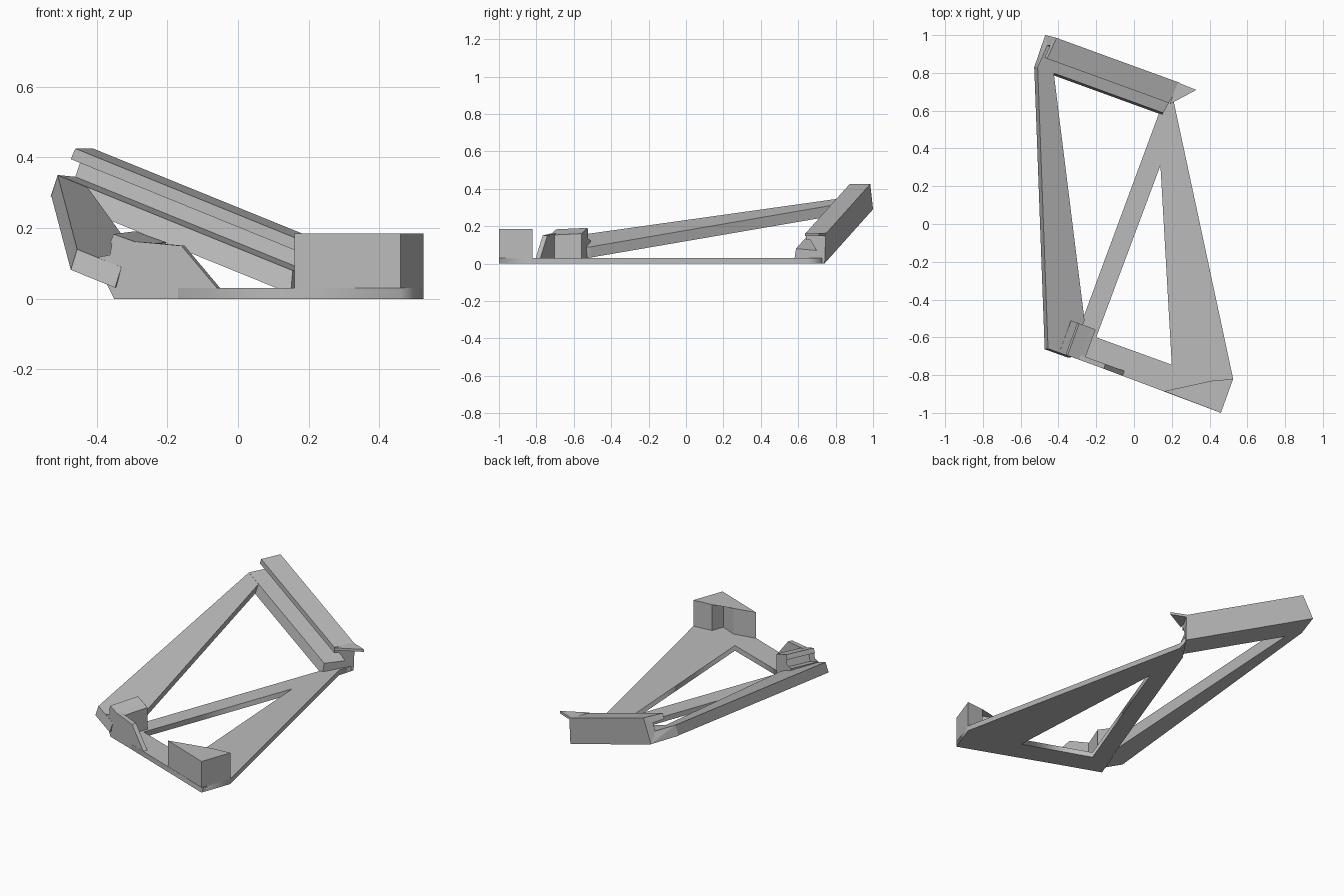
import bpy, bmesh
from mathutils import Vector

if "Cube" in bpy.data.objects:
    bpy.data.objects.remove(bpy.data.objects["Cube"])

grey = bpy.data.materials.new("plain grey")
grey.diffuse_color = (0.5, 0.5, 0.5, 1)
grey.use_nodes = True
grey.node_tree.nodes["Principled BSDF"].inputs["Base Color"].default_value = grey.diffuse_color


def loft(name, ring_a, ring_b):
    """Closed solid between two matching rings of points."""
    bm = bmesh.new()
    a = [bm.verts.new(p) for p in ring_a]
    b = [bm.verts.new(p) for p in ring_b]
    n = len(a)
    caps = [bm.faces.new(a), bm.faces.new(b)]
    for i in range(n):
        j = (i + 1) % n
        bm.faces.new((a[i], a[j], b[j], b[i]))
    bmesh.ops.triangulate(bm, faces=caps, ngon_method='EAR_CLIP')
    bmesh.ops.recalc_face_normals(bm, faces=bm.faces)
    me = bpy.data.meshes.new(name)
    bm.to_mesh(me)
    bm.free()
    me.materials.append(grey)
    ob = bpy.data.objects.new(name, me)
    bpy.context.collection.objects.link(ob)
    return ob


def prism(name, plan, z0, z1):
    return loft(name, [(x, y, z0) for x, y in plan], [(x, y, z1) for x, y in plan])


def tilt(x, y):
    """Height of the tilted cradle plane."""
    return 0.14 - 0.36 * (x + 0.455) + 0.127 * (y + 0.66)


# Flat triangular base with a triangular opening
curve = bpy.data.curves.new("base_frame", 'CURVE')
curve.dimensions = '2D'
curve.fill_mode = 'BOTH'
curve.extrude = 0.0155
outer = [(0.46, -1.0), (0.525, -0.82), (0.21, 0.65), (0.235, 0.735),
         (0.13, 0.58), (-0.27, -0.5), (-0.35, -0.695)]
hole = [(0.14, 0.31), (-0.2, -0.6), (0.2, -0.745)]
for pts in (outer, hole):
    sp = curve.splines.new('POLY')
    sp.points.add(len(pts) - 1)
    for p, (x, y) in zip(sp.points, pts):
        p.co = (x, y, 0, 1)
    sp.use_cyclic_u = True
curve.materials.append(grey)
base = bpy.data.objects.new("base_frame", curve)
base.location.z = 0.0155
bpy.context.collection.objects.link(base)
bpy.context.view_layer.objects.active = base
base.select_set(True)
bpy.ops.object.convert(target='MESH')

# Upright corner stop at the front right
prism("corner_stop", [(0.16, -0.885), (0.46, -1.0), (0.525, -0.82), (0.41, -0.83),
                      (0.385, -0.9), (0.29, -0.86)], 0, 0.185)

# Tilted side rail on the left
rail = [(-0.455, -0.66), (-0.33, -0.705), (-0.262, -0.51), (-0.425, 0.8), (-0.51, 0.83)]
top = [Vector((x, y, tilt(x, y))) for x, y in rail]
loft("side_rail", top, [p + Vector((-0.018, -0.003, -0.058)) for p in top])

# Tilted C channel along the back, cut by an upright plane at its low end
section = [(-0.53, 0.825, 0.29), (-0.47, 1.0, 0.29), (-0.41, 0.985, 0.425),
           (-0.46, 0.875, 0.425), (-0.473, 0.88, 0.395), (-0.445, 0.945, 0.39),
           (-0.46, 0.945, 0.345), (-0.51, 0.83, 0.35)]
along = Vector((0.94, -0.342, -0.382))
cut_point, cut_normal = Vector((0.15, 0.58, 0)), Vector((0.16, -0.09, 0))
start = [Vector(p) for p in section]
end = []
for p in start:
    q = p + along * ((cut_point - p).dot(cut_normal) / along.dot(cut_normal))
    q.z = max(q.z, 0)
    end.append(q)
loft("back_channel", start, end)

# Pointed tip at the low end of the channel lip
prism("lip_tip", [(0.19, 0.635), (0.33, 0.71), (0.23, 0.75)], 0.148, 0.163)


# Clip at the front left: a profile on the slanted front plane, pushed backwards
def front(profile, push):
    ring = [Vector((x, -0.825 - 0.366 * x, z)) for x, z in profile]
    return ring, [p + Vector(push) for p in ring]


clip = [(-0.35, 0), (-0.375, 0.05), (-0.40, 0.06), (-0.395, 0.118), (-0.32, 0.09),
        (-0.305, 0.135), (-0.362, 0.157), (-0.352, 0.183), (-0.29, 0.16),
        (-0.265, 0.152), (-0.265, 0)]
loft("front_clip", *front(clip, (0.062, 0.17, 0.008)))
for v in bpy.data.objects["front_clip"].data.vertices:
    if v.co.z < 0.02:
        v.co.z = 0

# Thin web with a sloping end, joining the clip to the base
web = [(-0.29, 0), (-0.29, 0.162), (-0.16, 0.15), (-0.06, 0.031), (-0.06, 0)]
loft("front_web", *front(web, (0.009, 0.025, 0)))
